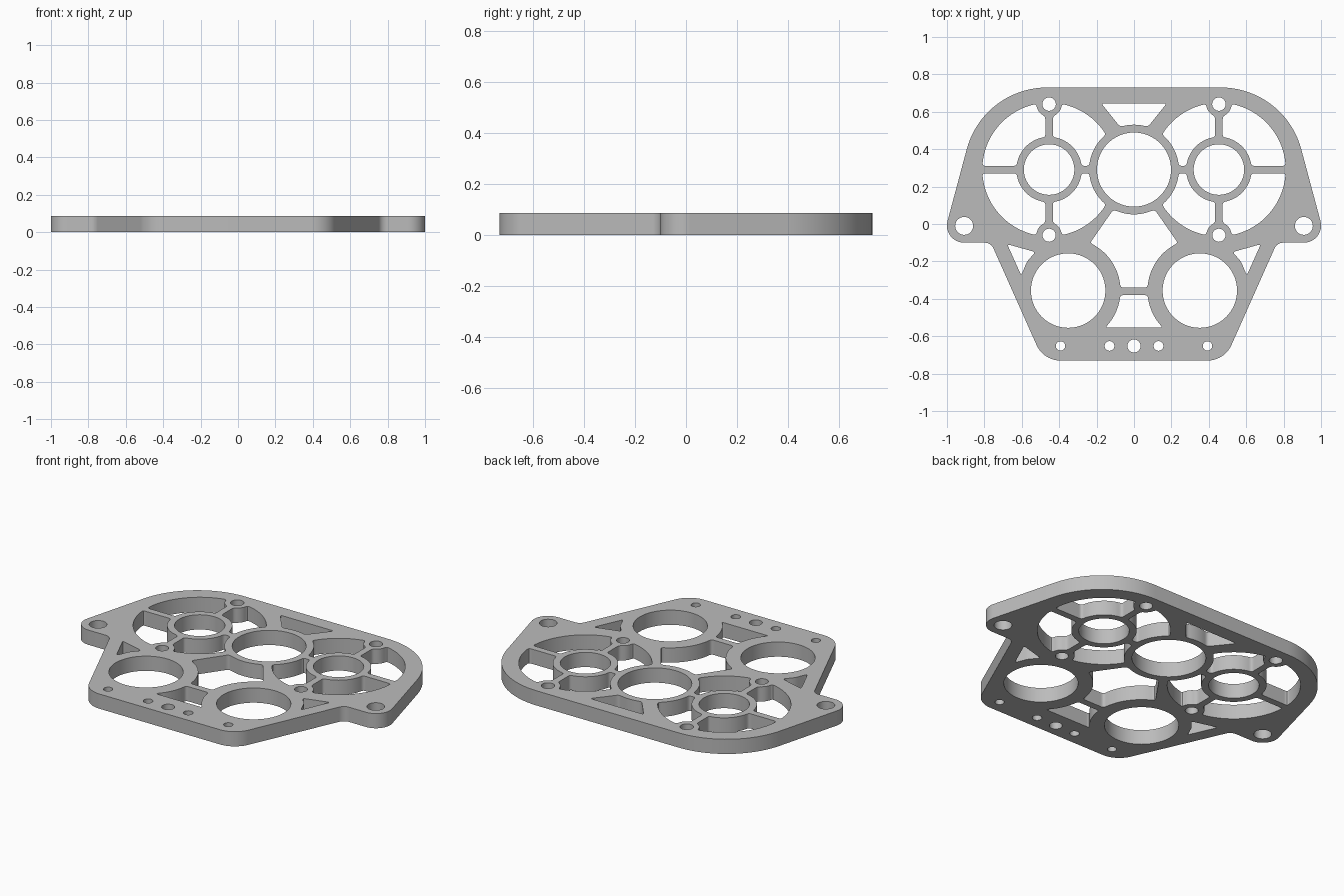
import bpy
import bmesh
from math import sin, cos, tan, pi, radians, sqrt
from mathutils import Vector

if "Cube" in bpy.data.objects:
    bpy.data.objects.remove(bpy.data.objects["Cube"])

THICK = 0.087
RING_X, RING_Y = 0.454, 0.291      # small bearing ring centre
LOW_X, LOW_Y = 0.352, -0.356       # lower large hole centre


def circle(x, y, r, n=72):
    return [Vector((x + r * cos(2 * pi * i / n), y + r * sin(2 * pi * i / n))) for i in range(n)]


def arc(x, y, r, a0, a1, n=24):
    """Arc between two angles in radians."""
    return [Vector((x + r * cos(a0 + (a1 - a0) * i / n), y + r * sin(a0 + (a1 - a0) * i / n)))
            for i in range(n + 1)]


def mirror(poly):
    return [Vector((-p.x, p.y)) for p in poly]


def closed(half):
    """Complete a right half outline with its mirror image."""
    return half + mirror(half)[::-1]


def fillet(corners, n=20):
    """Closed polygon from (x, y, radius) corners with true round fillets."""
    out = []
    for i, (x, y, r) in enumerate(corners):
        p = Vector((x, y))
        a = (Vector(corners[i - 1][:2]) - p).normalized()
        b = (Vector(corners[(i + 1) % len(corners)][:2]) - p).normalized()
        half = a.angle(b) / 2
        c = p + (a + b).normalized() * (r / sin(half))
        va = p + a * (r / tan(half)) - c
        vb = p + b * (r / tan(half)) - c
        turn = va.angle_signed(vb)
        for k in range(n + 1):
            t = -turn * k / n
            out.append(c + Vector((va.x * cos(t) - va.y * sin(t), va.x * sin(t) + va.y * cos(t))))
    return out


def soften(poly, width=0.032, step=0.003):
    """Resample a closed outline evenly and round its corners."""
    pts = []
    for a, b in zip(poly, poly[1:] + poly[:1]):
        n = max(1, int((b - a).length / step + 0.5))
        pts += [a.lerp(b, k / n) for k in range(n)]
    even, travelled = [pts[0]], 0.0
    for a, b in zip(pts, pts[1:]):
        travelled += (b - a).length
        if travelled >= step * 0.8:
            even.append(b)
            travelled = 0.0
    w, n = int(width / step / 2), len(even)
    smooth = [sum((even[(i + k) % n] for k in range(-w, w + 1)), Vector((0, 0))) / (2 * w + 1)
              for i in range(n)]
    return smooth[::3]


def ray_to_disc(theta, dist, phi, rho):
    """Distance along a ray to a disc, or far away if it misses."""
    under = rho ** 2 - (dist * sin(theta - phi)) ** 2
    along = dist * cos(theta - phi)
    return along - sqrt(under) if under > 0 and along > 0 else 9.0


def ring_pocket(side, up):
    """Quarter pocket around a bearing ring, between spokes, boss and centre ring."""
    outer, inner = [], []
    for i in range(1, 360):
        t = radians(i / 4)
        lo = max(0.175, 0.02 / sin(t), 0.02 / cos(t))
        hi = min(0.357, ray_to_disc(t, 0.35, pi / 2, 0.068))
        if side < 0:
            hi = min(hi, ray_to_disc(t, RING_X, 0, 0.24))
        if hi > lo:
            d = Vector((side * cos(t), up * sin(t)))
            outer.append(Vector((RING_X, RING_Y)) + d * hi)
            inner.append(Vector((RING_X, RING_Y)) + d * lo)
    return soften(outer + inner[::-1], 0.026)


# Outer outline of the plate
right = [(0.806, 0.73, 0.445), (1.028, -0.1, 0.092), (0.765, -0.1, 0.05), (0.484, -0.73, 0.14)]
loops = [fillet(right + [(-x, y, r) for x, y, r in right[::-1]])]

# Round holes on the centre line: large bore and dowel hole
loops += [circle(0, RING_Y, 0.198), circle(0, -0.652, 0.035, 32)]

# Round holes in mirrored pairs
for x, y, r in [(RING_X, RING_Y, 0.135), (LOW_X, LOW_Y, 0.199), (0.908, -0.01, 0.048),
                (RING_X, 0.641, 0.036), (RING_X, -0.06, 0.035),
                (0.393, -0.652, 0.025), (0.131, -0.652, 0.026)]:
    hole = circle(x, y, r, 72 if r > 0.1 else 32)
    loops += [hole, mirror(hole)]

# Quarter pockets around both bearing rings
for side in (1, -1):
    for up in (1, -1):
        pocket = ring_pocket(side, up)
        loops += [pocket, mirror(pocket)]

# Triangular side pockets
tri = soften([Vector(p) for p in [(0.678, -0.108), (0.527, -0.15), (0.572, -0.2), (0.603, -0.275)]])
loops += [tri, mirror(tri)]

# Top pocket above the central bore
loops.append(soften(closed([Vector((0.175, 0.645))] + arc(0, RING_Y, 0.24, radians(72), pi / 2)[:-1])))

# Middle pocket between the three large bores
top_arc = arc(0, RING_Y, 0.24, radians(-90), radians(-62.7))[1:]
side_arc = arc(LOW_X, LOW_Y, 0.28, radians(114.7), radians(176.7))
loops.append(soften(closed(top_arc + side_arc)))

# Lower pocket under the cross rail
loops.append(soften(closed(arc(LOW_X, LOW_Y, 0.28, radians(185), radians(224.7)))))

# Filled and extruded profile
curve = bpy.data.curves.new("plate_profile", "CURVE")
curve.dimensions = "2D"
curve.fill_mode = "BOTH"
curve.extrude = THICK / 2
for loop in loops:
    spline = curve.splines.new("POLY")
    spline.points.add(len(loop) - 1)
    for point, p in zip(spline.points, loop):
        point.co = (p.x, p.y, 0, 1)
    spline.use_cyclic_u = True
plate = bpy.data.objects.new("mounting_plate", curve)
bpy.context.collection.objects.link(plate)
bpy.ops.object.select_all(action="DESELECT")
plate.select_set(True)
bpy.context.view_layer.objects.active = plate
bpy.ops.object.convert(target="MESH")
plate = bpy.context.object

# Weld caps to walls and stand the plate on the ground
bm = bmesh.new()
bm.from_mesh(plate.data)
bmesh.ops.remove_doubles(bm, verts=bm.verts, dist=0.0002)
bmesh.ops.translate(bm, verts=bm.verts, vec=(0, 0, THICK / 2))
bmesh.ops.recalc_face_normals(bm, faces=bm.faces)
bm.to_mesh(plate.data)
bm.free()

# Plain grey metal
grey = bpy.data.materials.new("plain_grey")
grey.use_nodes = True
grey.diffuse_color = (0.5, 0.5, 0.5, 1)
grey.node_tree.nodes["Principled BSDF"].inputs["Base Color"].default_value = (0.5, 0.5, 0.5, 1)
plate.data.materials.clear()
plate.data.materials.append(grey)
bpy.ops.object.shade_smooth_by_angle(angle=radians(30))
